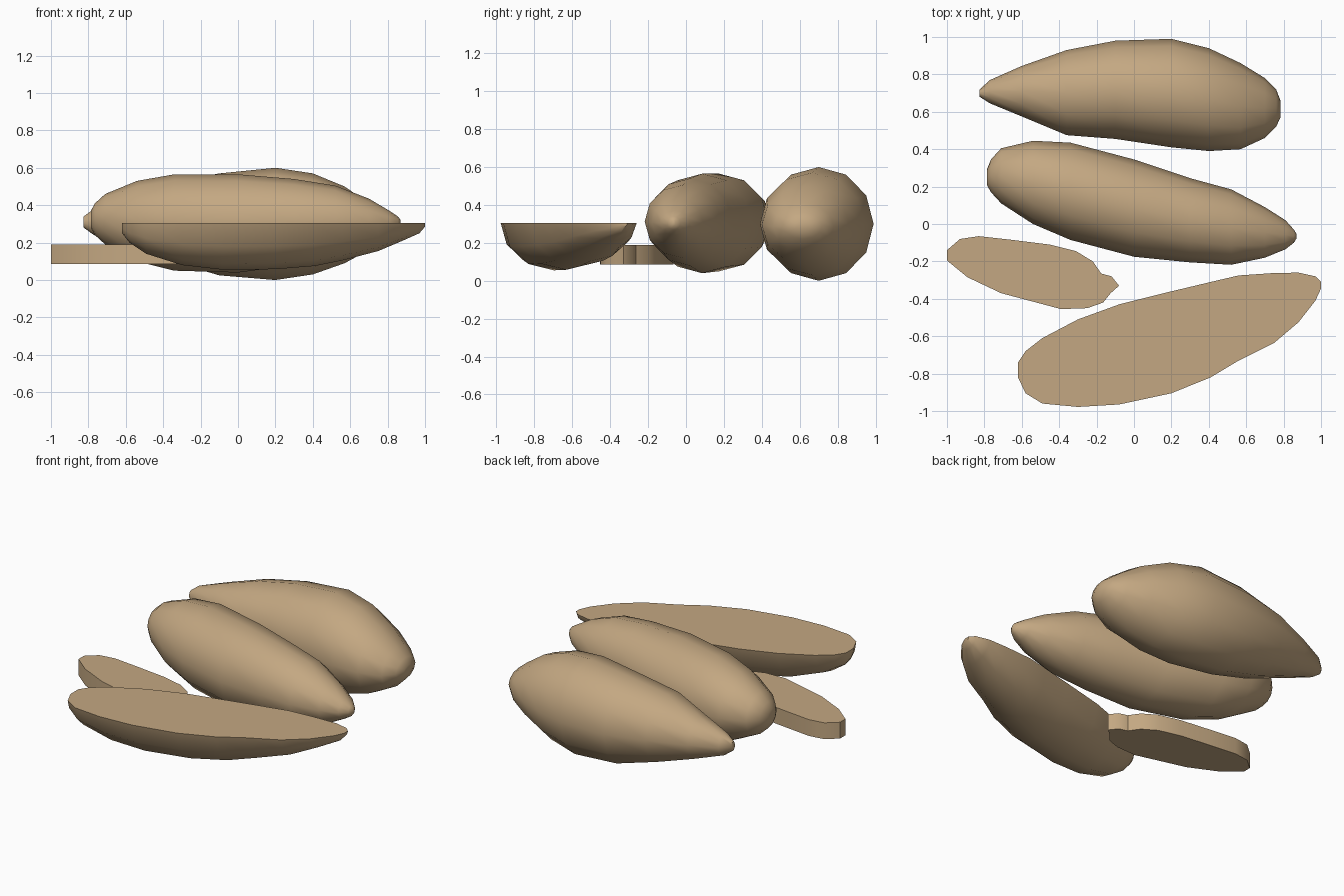
import bpy, bmesh, math

skin = bpy.data.materials.new("tan potato")
skin.diffuse_color = (0.55, 0.39, 0.223, 1)


def finish(name, bm, angle):
    bmesh.ops.recalc_face_normals(bm, faces=bm.faces)
    me = bpy.data.meshes.new(name)
    bm.to_mesh(me)
    bm.free()
    me.materials.append(skin)
    ob = bpy.data.objects.new(name, me)
    bpy.context.collection.objects.link(ob)
    bpy.ops.object.select_all(action='DESELECT')
    bpy.context.view_layer.objects.active = ob
    ob.select_set(True)
    bpy.ops.object.shade_smooth_by_angle(angle=math.radians(angle))
    return ob


def loft(name, sections, cut=None, sides=12, angle=50):
    """Skin elliptical sections (x, ymin, ymax, zmin, zmax); with cut, keep the lower half."""
    bm = bmesh.new()
    rings = []
    for x, y0, y1, z0, z1 in sections:
        cy, ry = (y0 + y1) / 2, (y1 - y0) / 2
        if cut is None:
            angs = [2 * math.pi * i / sides for i in range(sides)]
            cz, rz = (z0 + z1) / 2, (z1 - z0) / 2
        else:
            angs = [math.pi + math.pi * i / (sides // 2) for i in range(sides // 2 + 1)]
            cz, rz = cut, cut - z0
        rings.append([bm.verts.new((x, cy + ry * math.cos(a), cz + rz * math.sin(a)))
                      for a in angs])
    for a, b in zip(rings, rings[1:]):
        n = len(a)
        for i in range(n):
            j = (i + 1) % n
            bm.faces.new((a[i], a[j], b[j], b[i]))
    bm.faces.new(rings[0])
    bm.faces.new(rings[-1])
    return finish(name, bm, angle)


# whole potato at the back, blunt end to the right
loft("back_potato", [
    (-0.825, 0.68, 0.72, 0.28, 0.34), (-0.77, 0.645, 0.77, 0.24, 0.38),
    (-0.6, 0.575, 0.845, 0.18, 0.44), (-0.36, 0.475, 0.93, 0.10, 0.52),
    (-0.1, 0.455, 0.98, 0.025, 0.57), (0.2, 0.41, 0.99, 0.0, 0.6),
    (0.40, 0.39, 0.94, 0.03, 0.57), (0.57, 0.40, 0.86, 0.09, 0.50),
    (0.7, 0.46, 0.78, 0.16, 0.41), (0.76, 0.52, 0.72, 0.22, 0.36),
    (0.783, 0.57, 0.66, 0.26, 0.32)])

# whole potato in the middle, blunt end to the left
loft("middle_potato", [
    (-0.787, 0.21, 0.29, 0.28, 0.37), (-0.765, 0.17, 0.345, 0.24, 0.41),
    (-0.71, 0.11, 0.405, 0.19, 0.46), (-0.54, 0.0, 0.445, 0.10, 0.53),
    (-0.34, -0.085, 0.435, 0.05, 0.565), (0.0, -0.175, 0.345, 0.04, 0.565),
    (0.3, -0.205, 0.245, 0.08, 0.54), (0.52, -0.218, 0.185, 0.12, 0.505),
    (0.7, -0.18, 0.09, 0.18, 0.435), (0.81, -0.135, 0.02, 0.24, 0.37),
    (0.855, -0.1, -0.03, 0.27, 0.34), (0.87, -0.075, -0.055, 0.29, 0.32)])

# potato half in front, flat cut upward
loft("half_potato", [
    (-0.62, -0.82, -0.74, 0.25, 0), (-0.58, -0.905, -0.68, 0.20, 0),
    (-0.49, -0.96, -0.61, 0.14, 0), (-0.3, -0.978, -0.51, 0.08, 0),
    (-0.08, -0.965, -0.43, 0.055, 0), (0.2, -0.905, -0.36, 0.058, 0),
    (0.41, -0.82, -0.31, 0.075, 0), (0.56, -0.73, -0.275, 0.105, 0),
    (0.75, -0.635, -0.262, 0.155, 0), (0.88, -0.525, -0.26, 0.21, 0),
    (0.97, -0.41, -0.28, 0.25, 0), (1.0, -0.345, -0.31, 0.285, 0)],
    cut=0.305, angle=40)

# thin slice lying flat on the left
outline = [(-1, -0.14), (-1, -0.195), (-0.89, -0.285), (-0.71, -0.37), (-0.39, -0.455),
           (-0.25, -0.45), (-0.165, -0.42), (-0.125, -0.37), (-0.08, -0.33),
           (-0.12, -0.28), (-0.175, -0.265), (-0.22, -0.2), (-0.31, -0.145),
           (-0.45, -0.11), (-0.65, -0.085), (-0.83, -0.065), (-0.93, -0.08)]
bm = bmesh.new()
base = bm.faces.new([bm.verts.new((x, y, 0.085)) for x, y in outline])
top = bmesh.ops.extrude_face_region(bm, geom=[base], use_keep_orig=True)
bmesh.ops.translate(bm, vec=(0, 0, 0.105),
                    verts=[v for v in top["geom"] if isinstance(v, bmesh.types.BMVert)])
finish("potato_slice", bm, 40)
